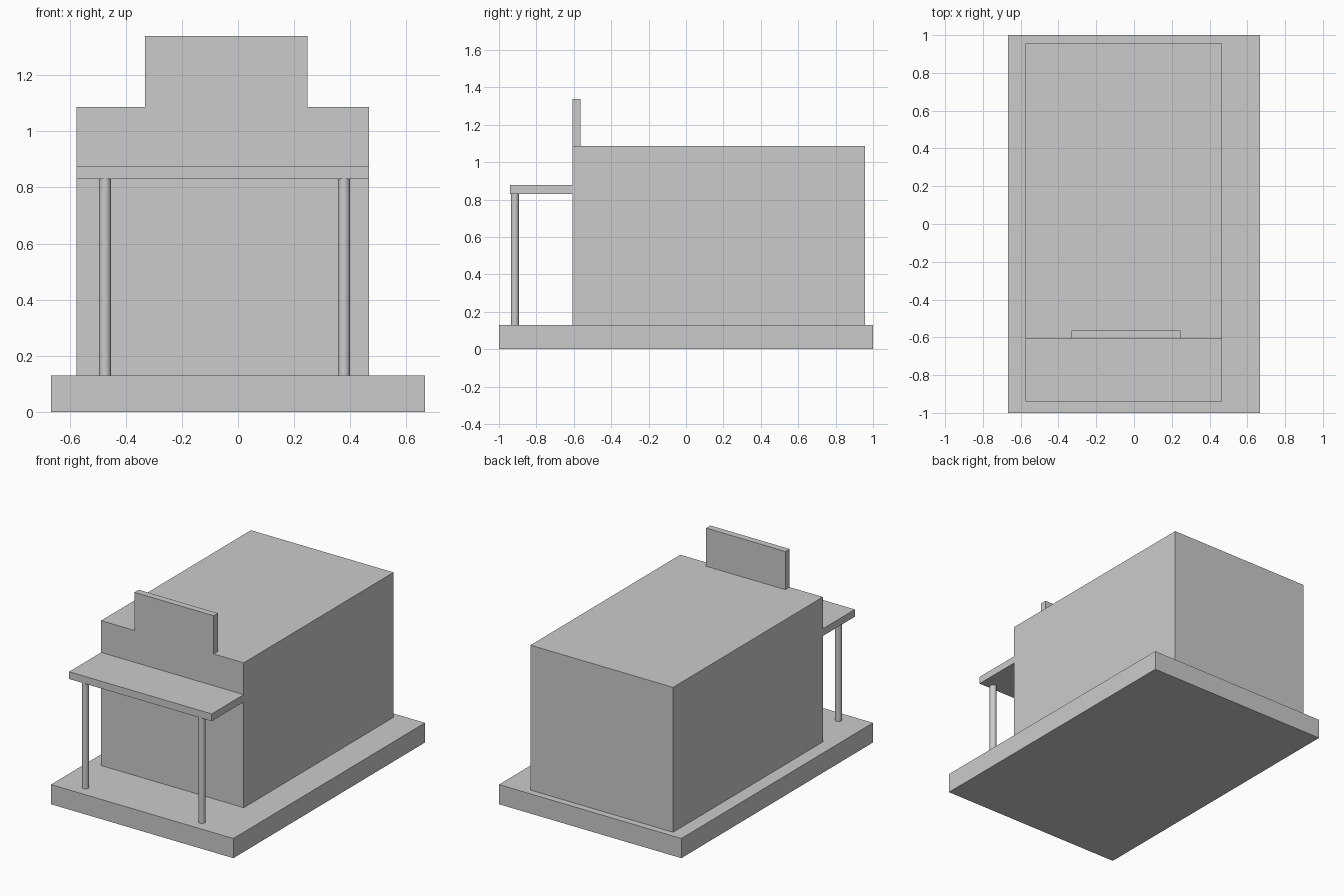
import bpy, bmesh, math

if "Cube" in bpy.data.objects:
    bpy.data.objects.remove(bpy.data.objects["Cube"])

BASE_TOP, ROOF_Z, TOP_Z = 0.13, 1.087, 1.339
LEFT, RIGHT = -0.575, 0.467
FRONT, BACK = -0.607, 0.956
PARAPET_BACK = -0.563
AWNING_Z = 0.829


def make_object(name, bm):
    bmesh.ops.recalc_face_normals(bm, faces=bm.faces)
    mesh = bpy.data.meshes.new(name)
    bm.to_mesh(mesh)
    bm.free()
    obj = bpy.data.objects.new(name, mesh)
    bpy.context.collection.objects.link(obj)
    return obj


def box(name, lo, hi):
    bm = bmesh.new()
    bmesh.ops.create_cube(bm, size=1)
    for v in bm.verts:
        v.co = [a + (c + 0.5) * (b - a) for a, b, c in zip(lo, hi, v.co)]
    return make_object(name, bm)


def extrude_y(bm, face, dy):
    """Extrude a face along y, dropping the old face, and return the new cap."""
    res = bmesh.ops.extrude_face_region(bm, geom=[face])["geom"]
    bmesh.ops.translate(bm, vec=(0, dy, 0),
                        verts=[g for g in res if isinstance(g, bmesh.types.BMVert)])
    return next(g for g in res if isinstance(g, bmesh.types.BMFace))


# Ground slab and porch roof
box("base_slab", (-0.666, -1, 0), (0.666, 1, BASE_TOP))
box("porch_roof", (LEFT, -0.941, AWNING_Z), (RIGHT, FRONT, 0.877))

# Main hall: stepped false front extruded, then its lower part carried to the back
profile = [(LEFT, BASE_TOP), (RIGHT, BASE_TOP), (RIGHT, ROOF_Z), (0.247, ROOF_Z),
           (0.247, TOP_Z), (-0.332, TOP_Z), (-0.332, ROOF_Z), (LEFT, ROOF_Z)]
bm = bmesh.new()
front = bm.faces.new([bm.verts.new((x, FRONT, z)) for x, z in profile])
bmesh.ops.duplicate(bm, geom=[front])  # keeps a closed front after extrusion
bm.faces.ensure_lookup_table()
rear = extrude_y(bm, bm.faces[1], PARAPET_BACK - FRONT)
steps = sorted((v for v in rear.verts if abs(v.co.z - ROOF_Z) < 1e-4),
               key=lambda v: v.co.x)[1:3]
bmesh.utils.face_split(rear, steps[0], steps[1])
lower = min((f for f in bm.faces if all(abs(v.co.y - PARAPET_BACK) < 1e-4 for v in f.verts)),
            key=lambda f: f.calc_center_median().z)
extrude_y(bm, lower, BACK - PARAPET_BACK)
# Clean up to one closed shell with plain flat walls
bmesh.ops.remove_doubles(bm, verts=bm.verts, dist=1e-5)
inner = [f for f in bm.faces if all(abs(v.co.y - PARAPET_BACK) < 1e-4 for v in f.verts)
         and f.calc_center_median().z < ROOF_Z]
bmesh.ops.delete(bm, geom=inner, context='FACES_ONLY')
bmesh.ops.recalc_face_normals(bm, faces=bm.faces)
bmesh.ops.dissolve_limit(bm, angle_limit=math.radians(1), verts=bm.verts, edges=bm.edges)
make_object("hall_with_false_front", bm)

# Round porch posts
for side, x in (("left", -0.474), ("right", 0.378)):
    bpy.ops.mesh.primitive_cylinder_add(vertices=24, radius=0.0215, depth=AWNING_Z - BASE_TOP,
                                        location=(x, -0.915, (AWNING_Z + BASE_TOP) / 2))
    bpy.context.object.name = f"porch_post_{side}"
    bpy.ops.object.shade_smooth_by_angle()
